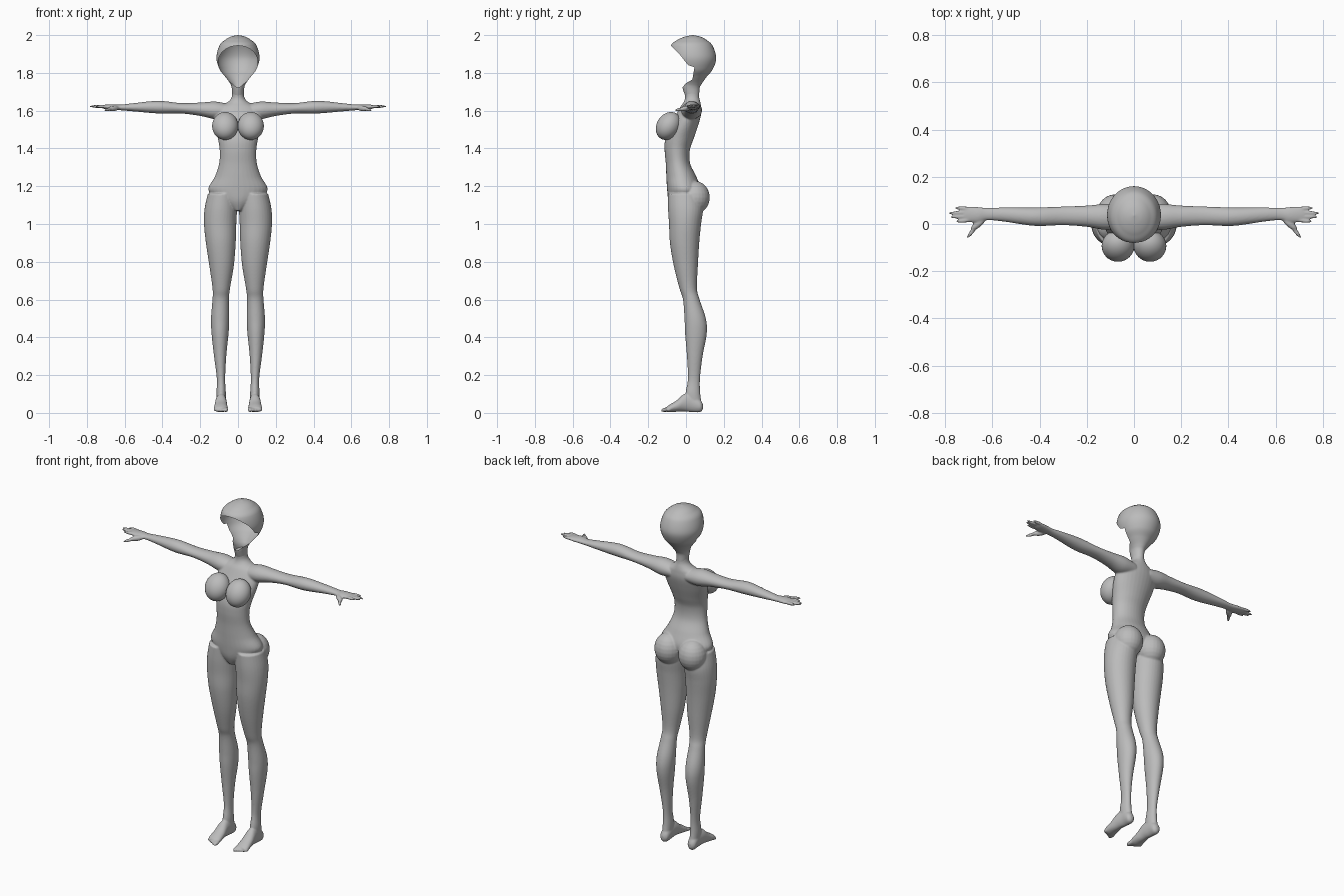
import bpy, bmesh, math
from mathutils import Vector, Matrix

cube = bpy.data.objects.get("Cube")
if cube:
    bpy.data.objects.remove(cube, do_unlink=True)

GREY = (0.5, 0.5, 0.5, 1)
clay = bpy.data.materials.new("clay grey")
clay.use_nodes = True
clay.diffuse_color = GREY
shader = clay.node_tree.nodes["Principled BSDF"]
shader.inputs["Base Color"].default_value = GREY
shader.inputs["Roughness"].default_value = 0.6


def finish(name, bm):
    """Turn a bmesh into a smooth shaded object."""
    mesh = bpy.data.meshes.new(name)
    bm.to_mesh(mesh)
    bm.free()
    mesh.materials.append(clay)
    for poly in mesh.polygons:
        poly.use_smooth = True
    obj = bpy.data.objects.new(name, mesh)
    bpy.context.collection.objects.link(obj)
    return obj


def refine(rows, steps=6):
    """Smoothly interpolate between section rows."""
    out = []
    for i in range(len(rows) - 1):
        before, start = rows[max(i - 1, 0)], rows[i]
        end, after = rows[i + 1], rows[min(i + 2, len(rows) - 1)]
        for k in range(steps):
            t = k / steps
            row = []
            for p, a, b, n in zip(before, start, end, after):
                bend = (2*p - 5*a + 4*b - n) * t*t + (3*a - p - 3*b + n) * t**3
                row.append(a + ((b - p) * t + bend) / 2)
            out.append(row)
    return out + [list(rows[-1])]


def loft(bm, rows, axis, side=1, sides=32):
    """Skin ellipses (position, low, high, low, high) along an axis."""
    rings = []
    for t, a0, a1, b0, b1 in refine(rows):
        ring = []
        for k in range(sides):
            ang = math.tau * k / sides
            a = (a0 + a1) / 2 + (a1 - a0) / 2 * math.cos(ang)
            b = (b0 + b1) / 2 + (b1 - b0) / 2 * math.sin(ang)
            x, y, z = {"x": (t, a, b), "y": (a, t, b), "z": (a, b, t)}[axis]
            ring.append(bm.verts.new((side * x, y, z)))
        rings.append(ring)
    for low, high in zip(rings, rings[1:]):
        for k in range(sides):
            n = (k + 1) % sides
            bm.faces.new((low[k], low[n], high[n], high[k]))
    bm.faces.new(rings[0])
    bm.faces.new(rings[-1])


def ellipsoid(bm, centre, radii, turn=Matrix.Identity(4), segs=24):
    matrix = Matrix.Translation(centre) @ turn @ Matrix.Diagonal((*radii, 1))
    bmesh.ops.create_uvsphere(bm, u_segments=segs, v_segments=segs // 2,
                              radius=1, matrix=matrix)


def digit(bm, start, end, radius, side):
    """Rounded finger or toe between two points."""
    p, q = Vector(start), Vector(end)
    p.x *= side
    q.x *= side
    turn = (q - p).to_track_quat("Z", "Y").to_matrix().to_4x4()
    ellipsoid(bm, (p + q) / 2, (radius, radius, (q - p).length / 2), turn, 16)


# Section tables
torso = [(1.07, -.02, .02, -.07, 0), (1.12, -.1, .1, -.092, .06),
         (1.18, -.157, .157, -.1, .08), (1.25, -.123, .123, -.104, .055),
         (1.32, -.1, .1, -.107, .022), (1.39, -.097, .097, -.113, .02),
         (1.45, -.106, .106, -.11, .04), (1.52, -.122, .122, -.085, .064),
         (1.58, -.125, .125, -.052, .08), (1.62, -.1, .1, -.03, .08),
         (1.645, -.055, .055, -.012, .076), (1.67, -.034, .034, -.005, .07),
         (1.71, -.03, .03, -.01, .068)]
leg = [(1.16, .006, .16, -.095, .08), (1.08, .005, .177, -.095, .09),
       (1, .009, .18, -.09, .08), (.9, .012, .17, -.085, .07),
       (.78, .022, .152, -.065, .063), (.66, .042, .135, -.035, .058),
       (.6, .048, .135, -.016, .072), (.5, .046, .143, -.008, .105),
       (.42, .05, .14, -.005, .11), (.3, .062, .127, .005, .088),
       (.18, .068, .112, .01, .074), (.1, .064, .114, -.002, .076),
       (.03, .066, .11, .01, .086)]
foot = [(.09, .08, .1, .02, .045), (.075, .064, .114, .004, .07),
        (.03, .062, .115, .004, .1), (-.01, .06, .12, .008, .1),
        (-.05, .056, .125, .006, .066), (-.085, .054, .128, .003, .045),
        (-.105, .06, .122, .006, .03)]
arm = [(.05, -.02, .08, 1.56, 1.635), (.12, -.025, .085, 1.555, 1.648),
       (.2, -.012, .078, 1.572, 1.643), (.3, -.005, .074, 1.585, 1.64),
       (.42, -.008, .07, 1.585, 1.652), (.55, .01, .07, 1.596, 1.64),
       (.62, .016, .068, 1.602, 1.632), (.66, .006, .072, 1.604, 1.634),
       (.7, .008, .074, 1.608, 1.632), (.72, .015, .07, 1.614, 1.63)]
finger_tips = [(.755, .01), (.78, .029), (.787, .046), (.76, .068)]

# Body: torso, limbs, hands and feet fused into one skin
bm = bmesh.new()
loft(bm, torso, "z")
for side in (1, -1):
    loft(bm, leg, "z", side)
    loft(bm, foot, "y", side)
    loft(bm, arm, "x", side)
    ellipsoid(bm, (side * .078, .046, 1.14), (.079, .08, .088))
    for i, (x, y) in enumerate(finger_tips):
        digit(bm, (.68, .017 + .016 * i, 1.621), (x, y, 1.623), .0085, side)
    digit(bm, (.63, .025, 1.615), (.69, -.025, 1.608), .015, side)
    digit(bm, (.665, -.005, 1.611), (.707, -.06, 1.602), .009, side)
    for i in range(5):
        x = .064 + .0145 * i
        digit(bm, (x, -.08, .022), (x, -.133 + .008 * i, .012),
              .012 - .001 * i, side)
bmesh.ops.recalc_face_normals(bm, faces=bm.faces)
body = finish("body", bm)
remesh = body.modifiers.new("fuse", "REMESH")
remesh.mode = "VOXEL"
remesh.voxel_size = .0045
remesh.use_smooth_shade = True
relax = body.modifiers.new("relax", "SMOOTH")
relax.factor = .5
relax.iterations = 5

# Chest forms, tilted and resting on the torso
for side, label in ((1, "left"), (-1, "right")):
    bm = bmesh.new()
    tilt = Matrix.Rotation(math.radians(-32), 4, "X")
    ellipsoid(bm, (side * .068, -.093, 1.519), (.069, .062, .078), tilt, 40)
    finish(label + "_chest", bm)

# Head: open shell whose front is trimmed along an edge line
skull = [(1.68, .03, -.005, .07), (1.72, .033, -.018, .072),
         (1.745, .042, -.02, .085), (1.78, .068, -.03, .11),
         (1.82, .098, -.06, .142), (1.88, .114, -.085, .16),
         (1.945, .098, -.08, .14), (1.975, .068, -.045, .108),
         (1.992, .038, -.005, .075), (2, .002, .034, .038)]
edge = [(1.725, -.018), (1.745, 0), (1.765, .034), (1.83, .045),
        (1.84, .012), (1.87, -.012), (1.9, -.035), (1.945, -.08)]


def trim(z):
    for (z0, y0), (z1, y1) in zip(edge, edge[1:]):
        if z0 <= z < z1:
            return y0 + (y1 - y0) * (z - z0) / (z1 - z0)
    return -1


bm = bmesh.new()
rings = []
ARC = 48
for z, rx, front, back in refine(skull, 10):
    cy, ry = (front + back) / 2, (back - front) / 2
    limit = math.acos(max(-1, min(1, (trim(z) - cy) / ry)))
    rings.append([bm.verts.new((rx * math.sin(a), cy + ry * math.cos(a), z))
                  for a in (limit * (2 * k / ARC - 1) for k in range(ARC + 1))])
for low, high in zip(rings, rings[1:]):
    for k in range(ARC):
        bm.faces.new((low[k + 1], low[k], high[k], high[k + 1]))
bm.faces.new(rings[-1][:-1])
bmesh.ops.remove_doubles(bm, verts=bm.verts, dist=.0002)
bmesh.ops.recalc_face_normals(bm, faces=bm.faces)
finish("head_shell", bm)
